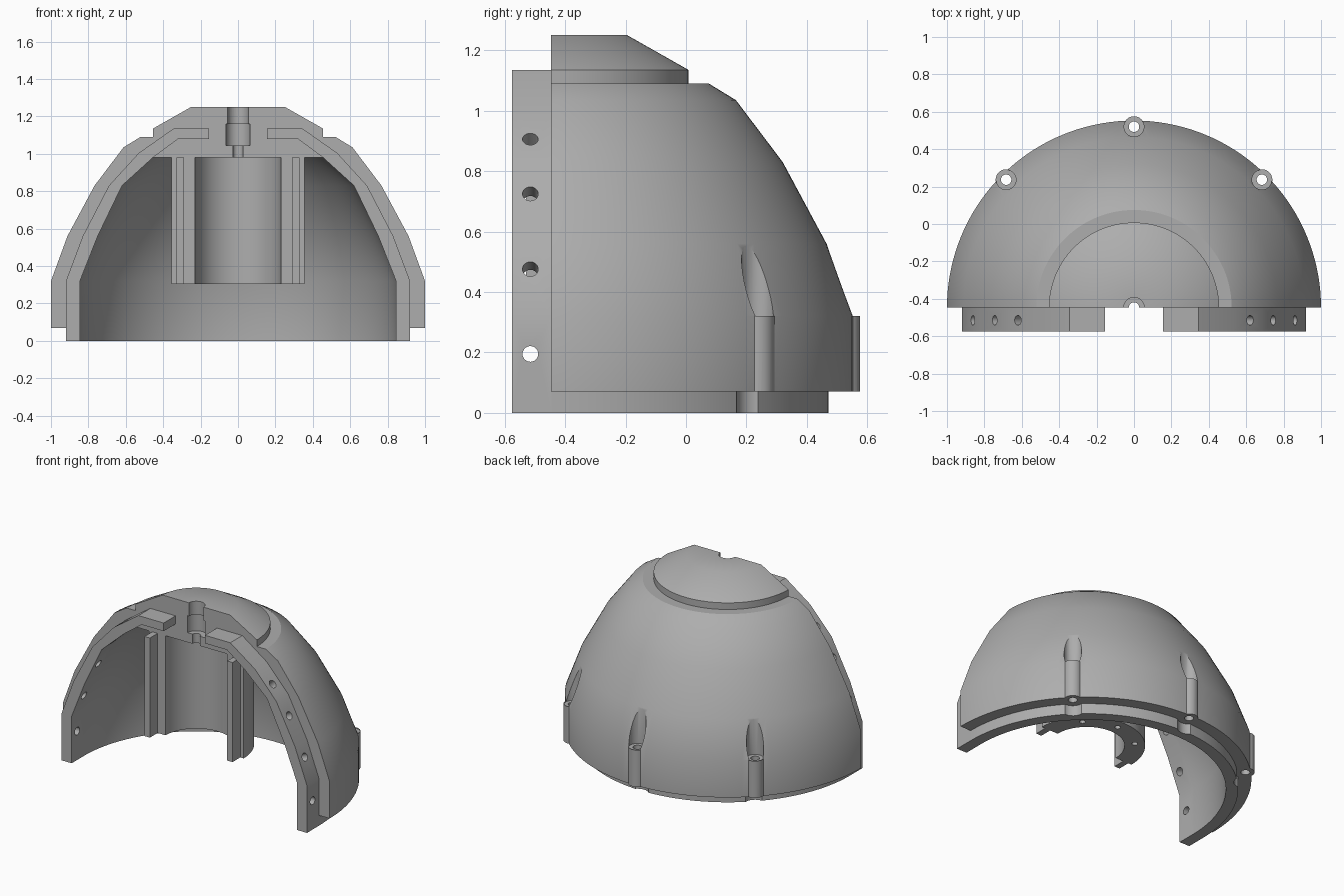
import bpy, bmesh
from math import pi, sin, cos
from mathutils import Matrix, Vector

if "Cube" in bpy.data.objects:
    bpy.data.objects.remove(bpy.data.objects["Cube"], do_unlink=True)

AXIS_Y = -0.447      # the dome is revolved about this line, which lies in its cut face
LIP_Y = -0.575

grey = bpy.data.materials.new("plain grey")
grey.use_nodes = True
grey.diffuse_color = (0.42, 0.42, 0.42, 1)
grey.node_tree.nodes["Principled BSDF"].inputs["Base Color"].default_value = grey.diffuse_color


def make(name, bm):
    bmesh.ops.remove_doubles(bm, verts=bm.verts, dist=1e-5)
    bmesh.ops.recalc_face_normals(bm, faces=bm.faces)
    mesh = bpy.data.meshes.new(name)
    bm.to_mesh(mesh)
    bm.free()
    mesh.materials.append(grey)
    ob = bpy.data.objects.new(name, mesh)
    bpy.context.collection.objects.link(ob)
    return ob


def lathe(name, profile, x=0, y=AXIS_Y, steps=32, half=False):
    """Revolve a closed (radius, height) outline into a solid."""
    bm = bmesh.new()
    turn = pi if half else 2 * pi
    rings = []
    for i in range(steps + 1):
        a = turn * i / steps
        rings.append([bm.verts.new((x + r * cos(a), y + r * sin(a), z)) for r, z in profile])
    n = len(profile)
    for a, b in zip(rings, rings[1:]):
        for j in range(n):
            k = (j + 1) % n
            if profile[j][0] or profile[k][0]:
                bm.faces.new((a[j], a[k], b[k], b[j]))
    if half:
        bm.faces.new(rings[0])
        bm.faces.new(rings[-1])
    return make(name, bm)


def rod(name, radius, z0, z1, x, y):
    return lathe(name, [(0, z0), (radius, z0), (radius, z1), (0, z1)], x, y)


def extrude(name, outline, y0, y1, side):
    """Push an (x, z) outline along y, on the chosen side."""
    bm = bmesh.new()
    face = bm.faces.new([bm.verts.new((side * x, y0, z)) for x, z in outline])
    new = bmesh.ops.extrude_face_region(bm, geom=[face], use_keep_orig=True)["geom"]
    moved = [v for v in new if isinstance(v, bmesh.types.BMVert)]
    bmesh.ops.translate(bm, verts=moved, vec=(0, y1 - y0, 0))
    return make(name, bm)


def combine(ob, tool, operation):
    mod = ob.modifiers.new("combine", "BOOLEAN")
    mod.operation, mod.solver, mod.object = operation, "EXACT", tool
    bpy.context.view_layer.objects.active = ob
    bpy.ops.object.modifier_apply(modifier=mod.name)
    bpy.data.objects.remove(tool, do_unlink=True)


# Half dome with stepped cap, solid crown and rebated bottom rim
inner = [(0.455, 0.98), (0.62, 0.83), (0.75, 0.56), (0.845, 0.32), (0.845, 0)]
dome = lathe("dome_shell", [(0, 0.98)] + inner + [
    (0.92, 0), (0.92, 0.07), (1, 0.07), (1, 0.32), (0.912, 0.56), (0.767, 0.83),
    (0.612, 1.035), (0.522, 1.09), (0.455, 1.09), (0.455, 1.135), (0.252, 1.25), (0, 1.25)],
    steps=72, half=True)

# Screw bosses around the rim, each with a hole, a driver pocket and a rim notch
spots = [(0.967 * cos(a), AXIS_Y + 0.967 * sin(a)) for a in (pi / 4, pi / 2, 3 * pi / 4)]
for x, y in spots:
    combine(dome, rod("boss", 0.056, 0.07, 0.32, x, y), "UNION")
for x, y in spots:
    combine(dome, lathe("boss_cutter", [
        (0, -0.1), (0.07, -0.1), (0.07, 0.07), (0.028, 0.07),
        (0.028, 0.315), (0.053, 0.315), (0.053, 0.8), (0, 0.8)], x, y), "DIFFERENCE")

# Stepped bore through the crown
combine(dome, lathe("bore_cutter", [
    (0, 0.9), (0.028, 0.9), (0.028, 1.045), (0.065, 1.045), (0.065, 1.16),
    (0.055, 1.16), (0.055, 1.4), (0, 1.4)]), "DIFFERENCE")

# Half tube hanging inside, with screw holes in its lower end
tube = lathe("inner_tube", [(0.23, 0.305), (0.355, 0.305), (0.355, 0.98), (0.23, 0.98)],
             steps=48, half=True)
for a in (pi / 4, pi / 2, 3 * pi / 4):
    combine(tube, rod("tube_cutter", 0.018, 0.2, 0.45,
                      0.293 * cos(a), AXIS_Y + 0.293 * sin(a)), "DIFFERENCE")
parts = [dome, tube]

# Joining lips and tube tongues that stand out from the cut face
lip = [(0.92, 0), (0.92, 0.32), (0.83, 0.56), (0.69, 0.83), (0.53, 1.005), (0.345, 1.135),
       (0.155, 1.135), (0.155, 1.08), (0.32, 1.08)] + inner
tongue = [(0.29, 0.305), (0.33, 0.305), (0.33, 0.98), (0.29, 0.98)]
# Lip holes: x, z and the direction square to the lip
holes = [(0.92, 0.195, (1, 0, 0)), (0.86, 0.475, (0.9, 0, 0.35)),
         (0.745, 0.725, (0.89, 0, 0.46)), (0.62, 0.905, (0.71, 0, 0.7))]
for side, word in ((1, "left"), (-1, "right")):
    ob = extrude(word + "_lip", lip, LIP_Y, AXIS_Y, side)
    for x, z, d in holes:
        bm = bmesh.new()
        aim = Vector((side * d[0], 0, d[2])).to_track_quat("Z", "Y").to_matrix().to_4x4()
        bmesh.ops.create_cone(bm, cap_ends=True, segments=24, radius1=0.026, radius2=0.026,
                              depth=0.4, matrix=Matrix.Translation((side * x, -0.515, z)) @ aim)
        combine(ob, make("lip_cutter", bm), "DIFFERENCE")
    parts += [ob, extrude(word + "_tube_tongue", tongue, -0.53, AXIS_Y, side)]

# Smooth curved walls, crisp corners
bpy.ops.object.select_all(action="DESELECT")
for ob in parts:
    ob.select_set(True)
bpy.context.view_layer.objects.active = dome
bpy.ops.object.shade_smooth_by_angle(angle=pi / 6)
